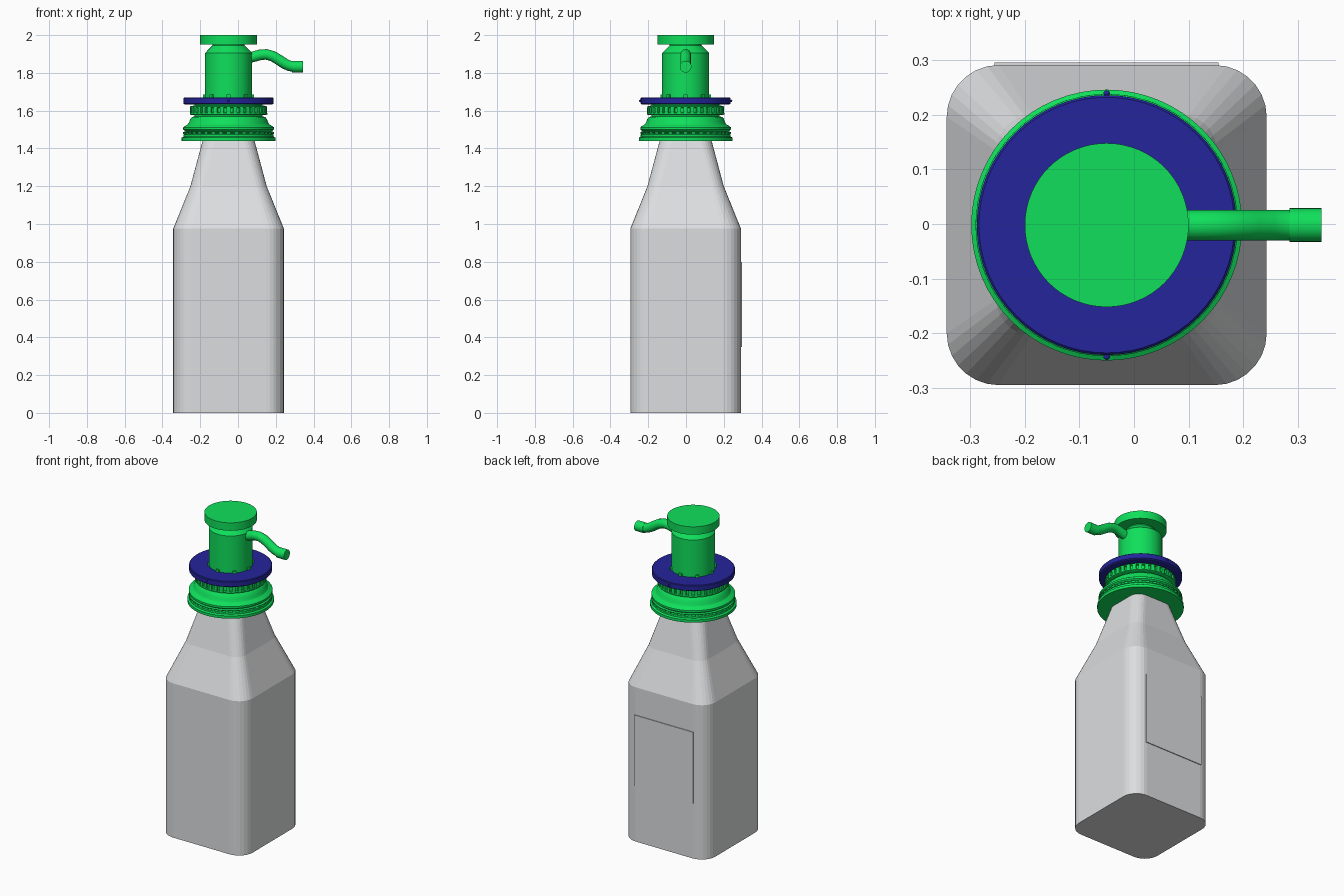
import bpy, bmesh, math
from mathutils import Matrix, Vector

if "Cube" in bpy.data.objects:
    bpy.data.objects.remove(bpy.data.objects["Cube"])

CX, CY = -0.05, -0.002


def material(name, rgb):
    m = bpy.data.materials.new(name)
    m.diffuse_color = (*rgb, 1)
    m.use_nodes = True
    m.node_tree.nodes["Principled BSDF"].inputs["Base Color"].default_value = m.diffuse_color
    return m


GREY = material("light grey", (0.72, 0.73, 0.74))
GREEN = material("bright green", (0.005, 0.74, 0.105))
BLUE = material("deep blue", (0.018, 0.018, 0.33))


def finish(name, bm, mat, smooth=0):
    bmesh.ops.recalc_face_normals(bm, faces=bm.faces)
    me = bpy.data.meshes.new(name)
    bm.to_mesh(me)
    bm.free()
    me.materials.append(mat)
    ob = bpy.data.objects.new(name, me)
    bpy.context.collection.objects.link(ob)
    if smooth:
        bpy.context.view_layer.objects.active = ob
        ob.select_set(True)
        bpy.ops.object.shade_smooth_by_angle(angle=math.radians(smooth))
        ob.select_set(False)
    return ob


def loft(name, rings, mat, smooth=0):
    """Skin a list of equal-length point rings and cap both ends."""
    bm = bmesh.new()
    vs = [[bm.verts.new(p) for p in r] for r in rings]
    n = len(vs[0])
    for a, b in zip(vs, vs[1:]):
        for i in range(n):
            bm.faces.new((a[i], a[(i + 1) % n], b[(i + 1) % n], b[i]))
    bm.faces.new(vs[0][::-1])
    bm.faces.new(vs[-1])
    return finish(name, bm, mat, smooth)


def lathe(name, profile, mat, n=64, smooth=25):
    rings = [[(CX + r * math.cos(2 * math.pi * i / n), CY + r * math.sin(2 * math.pi * i / n), z)
              for i in range(n)] for r, z in profile]
    return loft(name, rings, mat, smooth)


def boxes_round(name, count, r, size, z, mat):
    """Ring of boxes; size = (radial, tangential, vertical)."""
    bm = bmesh.new()
    for i in range(count):
        m = (Matrix.Translation((CX, CY, z)) @ Matrix.Rotation(2 * math.pi * i / count, 4, 'Z')
             @ Matrix.Translation((r, 0, 0)) @ Matrix.Diagonal((*size, 1)))
        bmesh.ops.create_cube(bm, size=1, matrix=m)
    return finish(name, bm, mat)


def rounded_square(h, r, z, seg=7):
    pts = []
    for k in range(4):
        a0 = k * math.pi / 2
        sx, sy = [(1, 1), (-1, 1), (-1, -1), (1, -1)][k]
        for i in range(seg + 1):
            a = a0 + i * math.pi / 2 / seg
            pts.append((CX + sx * (h - r) + r * math.cos(a), CY + sy * (h - r) + r * math.sin(a), z))
    return pts


# bottle with tapering shoulder
loft("bottle", [rounded_square(*s) for s in
                [(0.293, 0.095, 0), (0.293, 0.095, 0.975), (0.202, 0.066, 1.2),
                 (0.135, 0.065, 1.45), (0.13, 0.07, 1.5)]], GREY)

# thin label plate on the back
bm = bmesh.new()
bmesh.ops.create_cube(bm, size=1, matrix=Matrix.Translation((CX, 0.2915, 0.575))
                      @ Matrix.Diagonal((0.41, 0.009, 0.45, 1)))
finish("back_label", bm, GREY)

# threaded collar
lathe("collar", [(0.248, 1.44), (0.248, 1.457), (0.238, 1.463), (0.238, 1.474), (0.228, 1.478),
                 (0.24, 1.487), (0.228, 1.491), (0.24, 1.5), (0.24, 1.512), (0.232, 1.518),
                 (0.215, 1.528), (0.207, 1.543), (0.203, 1.556), (0.194, 1.566), (0.18, 1.57),
                 (0.18, 1.64)], GREEN)
boxes_round("collar_grips", 36, 0.234, (0.012, 0.02, 0.012), 1.482, GREEN)

# toothed ring
lathe("tooth_ring_base", [(0.196, 1.576), (0.205, 1.58), (0.205, 1.588), (0.192, 1.59),
                          (0.192, 1.615), (0.203, 1.617), (0.203, 1.623), (0.185, 1.627)], GREEN)
boxes_round("ring_teeth", 36, 0.193, (0.022, 0.02, 0.03), 1.603, GREEN)

# blue disc with small side pins
lathe("blue_disc", [(0.232, 1.633), (0.238, 1.637), (0.238, 1.666), (0.234, 1.67)], BLUE)
bm = bmesh.new()
for s in (-1, 1):
    bmesh.ops.create_uvsphere(bm, u_segments=12, v_segments=8, radius=0.006,
                              matrix=Matrix.Translation((CX, CY + s * 0.241, 1.652)))
finish("disc_pins", bm, BLUE, 40)

# pump body and press head
lathe("pump_body", [(0.125, 1.66), (0.125, 1.905), (0.085, 1.945), (0.085, 1.96)], GREEN)
boxes_round("body_clips", 8, 0.126, (0.016, 0.02, 0.018), 1.676, GREEN)
lathe("press_head", [(0.15, 1.95), (0.15, 2.0)], GREEN)


# curved spout
def tube(name, path, n, smooth):
    rings = []
    for i, (x, z, r) in enumerate(path):
        a, b = path[max(i - 1, 0)], path[min(i + 1, len(path) - 1)]
        t = Vector((b[0] - a[0], 0, b[1] - a[1])).normalized()
        up = Vector((-t.z, 0, t.x))
        rings.append([Vector((x, CY, z)) + r * (up * math.sin(q) + Vector((0, 1, 0)) * math.cos(q))
                      for q in (2 * math.pi * k / n for k in range(n))])
    return loft(name, rings, GREEN, smooth)


R = 0.028
tube("spout", [(x, z, R) for x, z in
               [(0.04, 1.875), (0.08, 1.885), (0.115, 1.895), (0.15, 1.898), (0.185, 1.888),
                (0.215, 1.87), (0.245, 1.85), (0.27, 1.838), (0.3, 1.833)]], 16, 30)
tube("spout_tip", [(0.285, 1.833, 0.031), (0.343, 1.833, 0.031)], 24, 30)
